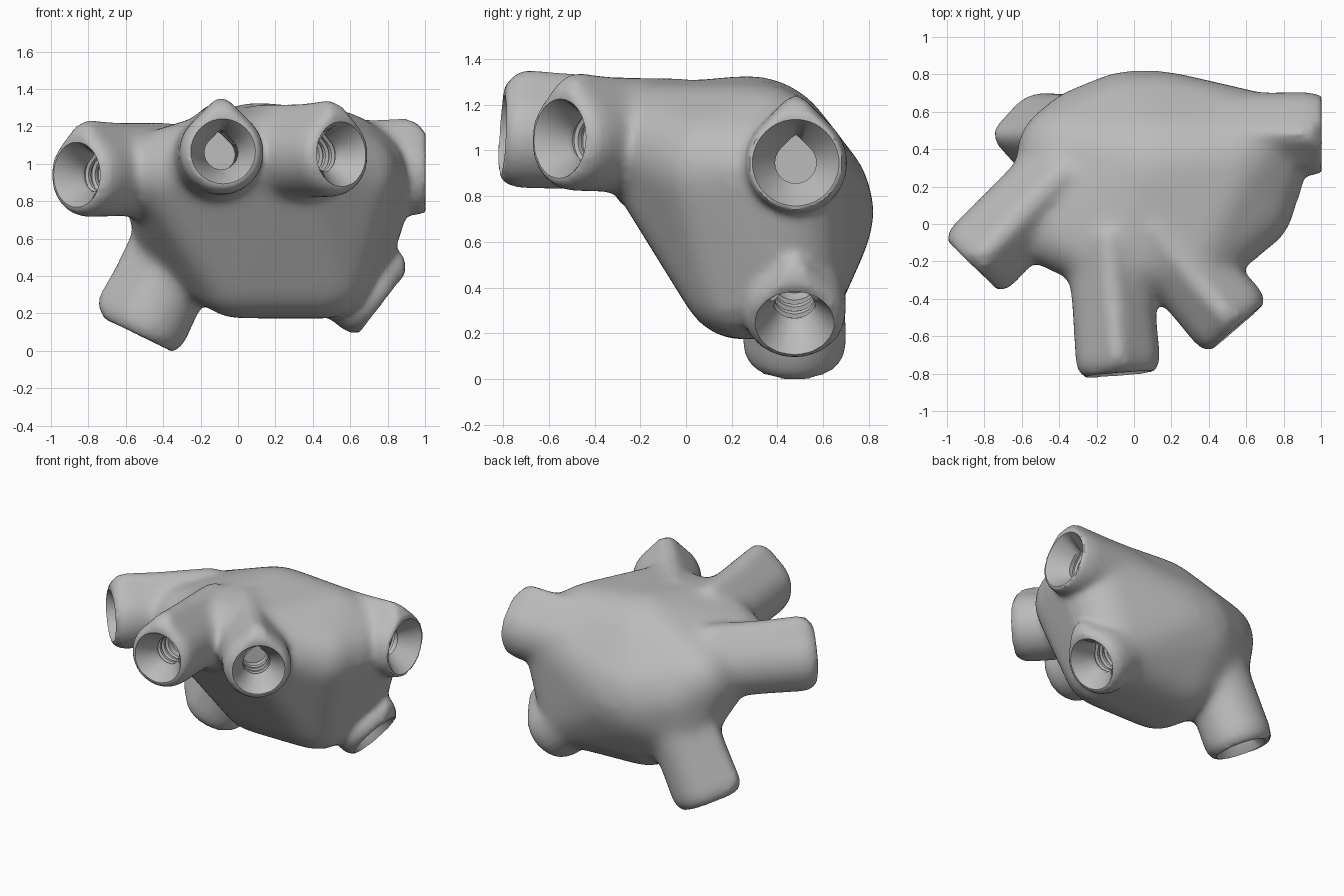
import bpy, bmesh, math
from mathutils import Vector, Matrix

if "Cube" in bpy.data.objects:
    bpy.data.objects.remove(bpy.data.objects["Cube"])

# one flat grey
grey = bpy.data.materials.new("plain_grey")
grey.use_nodes = True
grey.diffuse_color = (0.5, 0.5, 0.5, 1)
grey.node_tree.nodes["Principled BSDF"].inputs["Base Color"].default_value = (0.5, 0.5, 0.5, 1)

# sockets: mouth centre, outward direction, tube length, mouth radius
SOCKETS = [
    ((-0.08, -0.8, 1.085), (0.08, -1, 0.05), 0.75, 0.172),
    ((0.55, -0.55, 1.07), (0.65, -0.75, 0.03), 0.7, 0.172),
    ((-0.86, -0.22, 0.96), (-0.7, -0.72, 0), 0.72, 0.172),
    ((1.0, 0.48, 0.965), (1, 0, 0), 0.55, 0.188),
    ((0.76, 0.475, 0.265), (0.79, 0, -0.61), 0.45, 0.172),
    ((-0.52, 0.475, 0.1), (-0.44, 0, -0.9), 0.75, 0.172),
]

# spheres whose hull is the core of the body
CORE = [
    ((-0.01, 0.42, 0.75), 0.405), ((0.12, 0.42, 0.75), 0.405),
    ((0.1, 0.28, 0.96), 0.39), ((0.12, 0.12, 1.02), 0.31),
    ((0.0, 0.24, 0.45), 0.26), ((0.46, 0.24, 0.45), 0.26),
    ((0.0, 0.42, 0.46), 0.26), ((0.54, 0.45, 0.46), 0.26),
    ((-0.08, -0.15, 1.06), 0.24), ((0.3, -0.15, 1.06), 0.25),
    ((-0.36, -0.03, 0.98), 0.24), ((-0.36, 0.38, 0.9), 0.27),
    ((-0.24, 0.45, 0.8), 0.29), ((0.36, 0.46, 0.8), 0.3),
    ((0.52, 0.33, 1.02), 0.29), ((-0.28, 0.44, 0.64), 0.26),
    ((0.67, 0.42, 0.93), 0.28), ((0.6, 0.1, 0.95), 0.26),
    ((0.6, 0.45, 0.62), 0.25),
]


def finish(bm, name):
    bmesh.ops.recalc_face_normals(bm, faces=bm.faces)
    mesh = bpy.data.meshes.new(name)
    bm.to_mesh(mesh)
    bm.free()
    mesh.materials.append(grey)
    obj = bpy.data.objects.new(name, mesh)
    bpy.context.collection.objects.link(obj)
    return obj


def frame(mouth, direction):
    """Local z points out of the socket, local y towards the teardrop tip."""
    z = Vector(direction).normalized()
    y = (Vector((0, 0, 1)) - z * z.z).normalized()
    x = y.cross(z)
    return Matrix.Translation(mouth) @ Matrix((x, y, z)).transposed().to_4x4()


def teardrop(r, tip, steps=40):
    """Round below, running up to a peak cut off at height tip."""
    ring = []
    for i in range(steps):
        a = math.tau * i / steps
        s, c = math.sin(a), math.cos(a)
        k = 1.0 if s < math.sqrt(0.5) else math.sqrt(2) / (abs(c) + s)
        ring.append((r * k * c, min(r * k * s, tip)))
    return ring


def circle(r, steps=40):
    angles = [math.tau * i / steps for i in range(steps)]
    return [(r * math.cos(a), r * math.sin(a)) for a in angles]


def loft(bm, sections, matrix):
    """Skin a stack of (outline, height) sections and cap both ends."""
    rings = [[bm.verts.new(matrix @ Vector((x, y, h))) for x, y in outline]
             for outline, h in sections]
    for a, b in zip(rings, rings[1:]):
        for i in range(len(a)):
            j = (i + 1) % len(a)
            bm.faces.new((a[i], a[j], b[j], b[i]))
    bm.faces.new(rings[0])
    bm.faces.new(rings[-1])


# core and tubes in one mesh
bm = bmesh.new()
for centre, radius in CORE:
    bmesh.ops.create_icosphere(bm, subdivisions=3, radius=radius,
                               matrix=Matrix.Translation(centre))
hull = bmesh.ops.convex_hull(bm, input=bm.verts)
spare = set(hull["geom_interior"]) | set(hull["geom_unused"])
bmesh.ops.delete(bm, geom=[v for v in spare if isinstance(v, bmesh.types.BMVert)], context="VERTS")
for mouth, direction, length, rim in SOCKETS:
    loft(bm, [(teardrop(0.225, 0.295), -length), (teardrop(0.225, 0.295), -0.09),
              (teardrop(0.218, 0.27), -0.04), (teardrop(rim + 0.018, 0.215), 0.004)],
         frame(mouth, direction))
hub = finish(bm, "socket_hub")
bpy.context.view_layer.objects.active = hub
hub.select_set(True)


def apply_modifier(kind, **settings):
    mod = hub.modifiers.new(kind.lower(), kind)
    for key, value in settings.items():
        setattr(mod, key, value)
    bpy.ops.object.modifier_apply(modifier=mod.name)


# fuse, then blend the joints strongly and the mouths only a little
apply_modifier("REMESH", mode="VOXEL", voxel_size=0.02)
joints = hub.vertex_groups.new(name="joints")
ends = [frame(m, d).inverted() for m, d, _, _ in SOCKETS]
for v in hub.data.vertices:
    weight = 1.0
    for inverse in ends:
        p = inverse @ v.co
        if math.hypot(p.x, p.y) < 0.34 and p.z > -0.4:
            weight = min(weight, max(0.0, (-p.z - 0.12) / 0.2))
    joints.add([v.index], min(weight, 1.0), "REPLACE")
apply_modifier("SMOOTH", factor=0.5, iterations=50, vertex_group="joints")
apply_modifier("SMOOTH", factor=0.5, iterations=4)

# flared, grooved socket holes
bm = bmesh.new()
for mouth, direction, _, rim in SOCKETS:
    steps = [(circle(rim + 0.018), 0.03), (circle(rim), 0.0), (teardrop(0.09, 0.122), -0.12)]
    for groove in range(3):
        h = -0.15 - 0.05 * groove
        steps += [(teardrop(0.09, 0.122), h), (teardrop(0.106, 0.14), h - 0.008),
                  (teardrop(0.106, 0.14), h - 0.022), (teardrop(0.09, 0.122), h - 0.03)]
    steps.append((teardrop(0.09, 0.122), -0.33))
    loft(bm, steps, frame(mouth, direction))
cutter = finish(bm, "hole_cutter")
apply_modifier("BOOLEAN", object=cutter, operation="DIFFERENCE", solver="EXACT")
bpy.data.objects.remove(cutter)

# smooth skin with crisp rims, resting on the ground
bpy.ops.object.shade_smooth_by_angle(angle=math.radians(35))
low = min(v.co.z for v in hub.data.vertices)
hub.data.transform(Matrix.Translation((0, 0, -low)))
